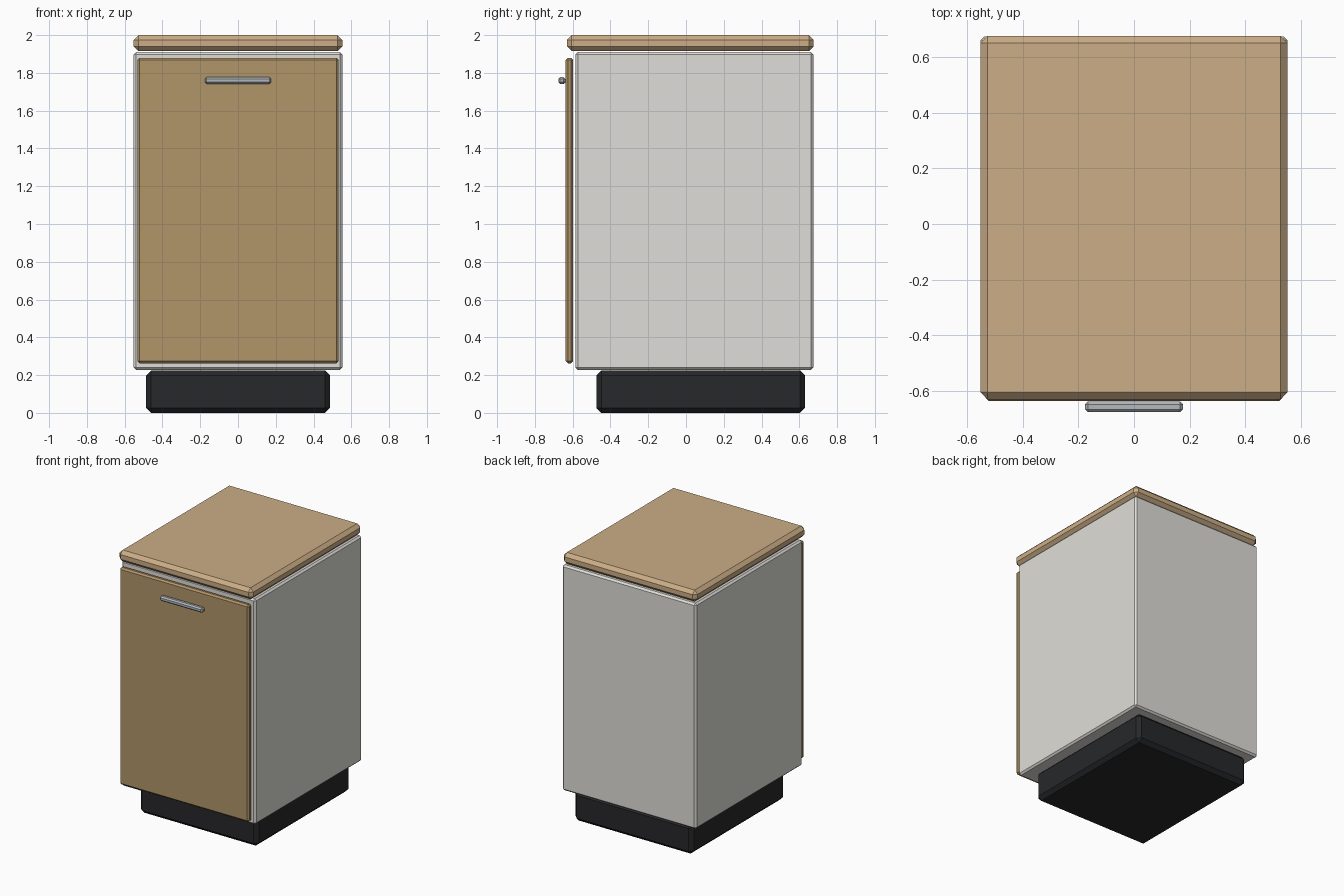
import bpy
import bmesh

if "Cube" in bpy.data.objects:
    bpy.data.objects.remove(bpy.data.objects["Cube"])


def material(name, rgb):
    mat = bpy.data.materials.new(name)
    mat.diffuse_color = (*rgb, 1.0)
    mat.use_nodes = True
    mat.node_tree.nodes["Principled BSDF"].inputs["Base Color"].default_value = mat.diffuse_color
    return mat


def panel(name, x, y, z, bevel, mat):
    """Chamfered box from (min, max) ranges on each axis."""
    bm = bmesh.new()
    bmesh.ops.create_cube(bm, size=1.0)
    for v in bm.verts:
        v.co = [r[0] if c < 0 else r[1] for c, r in zip(v.co, (x, y, z))]
    bmesh.ops.bevel(bm, geom=bm.edges[:], offset=bevel, offset_type='OFFSET',
                    segments=1, profile=0.5, affect='EDGES')
    mesh = bpy.data.meshes.new(name)
    bm.to_mesh(mesh)
    bm.free()
    mesh.materials.append(mat)
    obj = bpy.data.objects.new(name, mesh)
    bpy.context.collection.objects.link(obj)
    return obj


wood = material("worktop_wood", (0.60, 0.42, 0.24))
door_wood = material("door_wood", (0.44, 0.30, 0.14))
white = material("carcass_white", (0.74, 0.73, 0.69))
black = material("plinth_black", (0.02, 0.021, 0.023))
steel = material("handle_steel", (0.45, 0.48, 0.51))

# Recessed base
panel("plinth", (-0.487, 0.487), (-0.475, 0.63), (0.0, 0.225), 0.027, black)
# Cabinet box
panel("carcass", (-0.552, 0.552), (-0.586, 0.674), (0.228, 1.91), 0.013, white)
# Overhanging top
panel("worktop", (-0.552, 0.552), (-0.63, 0.676), (1.915, 2.0), 0.025, wood)
# Front door and its bar handle
panel("door", (-0.533, 0.533), (-0.637, -0.597), (0.262, 1.88), 0.012, door_wood)
panel("handle", (-0.176, 0.176), (-0.676, -0.638), (1.741, 1.777), 0.01, steel)
